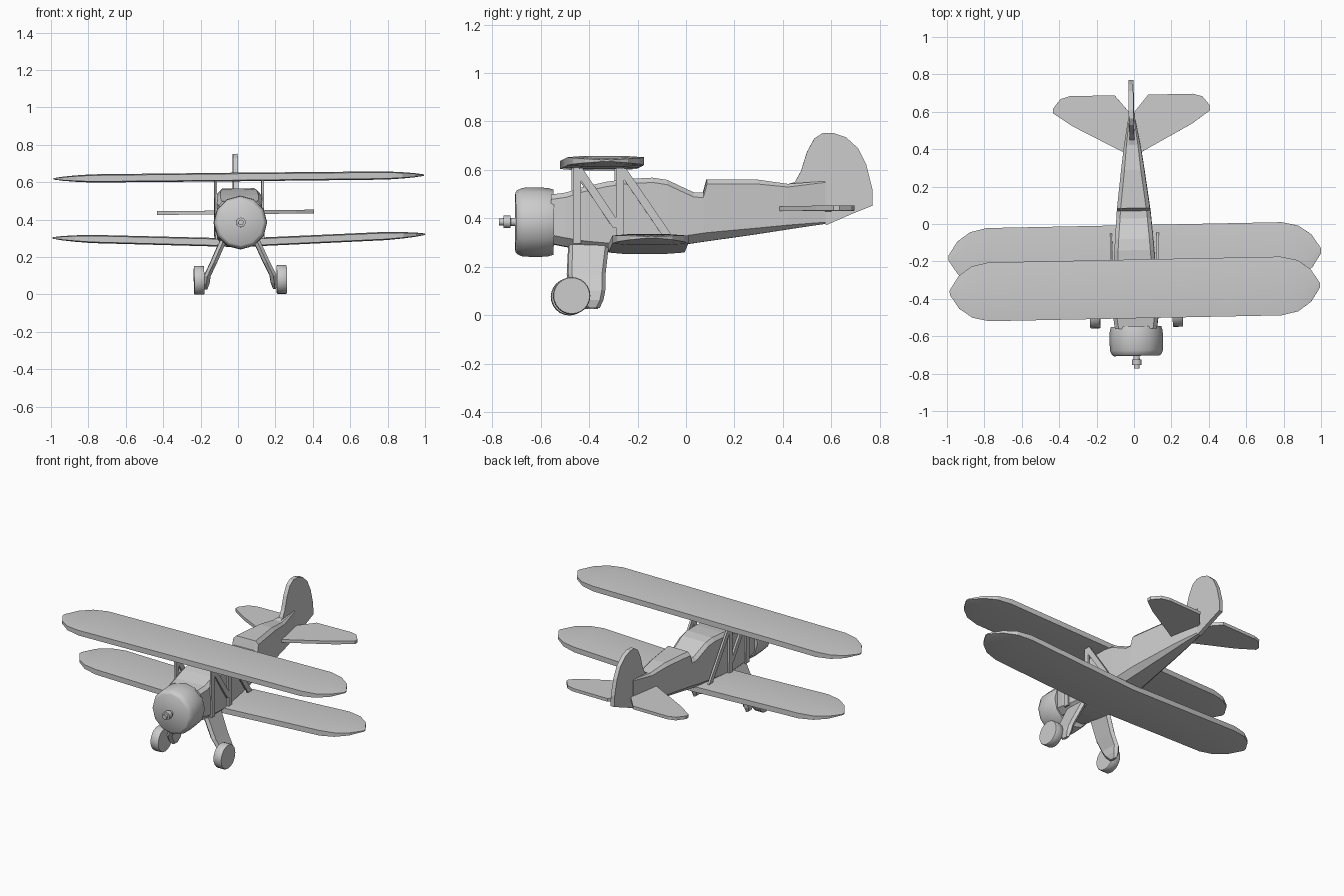
import bpy, bmesh, math
from mathutils import Matrix, Vector

if "Cube" in bpy.data.objects:
    bpy.data.objects.remove(bpy.data.objects["Cube"])

# The whole aircraft sits slightly yawed and rolled
PIVOT = Matrix.Translation((0, 0, 0.4))
POSE = PIVOT @ Matrix.Rotation(0.02, 4, 'Z') @ Matrix.Rotation(-0.01, 4, 'Y') @ PIVOT.inverted()


def loft(name, rings, smooth=None):
    """Skin a row of equal-length point rings and cap both ends."""
    bm = bmesh.new()
    rows = [[bm.verts.new(POSE @ Vector(p)) for p in r] for r in rings]
    n = len(rows[0])
    for a, b in zip(rows, rows[1:]):
        for i in range(n):
            j = (i + 1) % n
            bm.faces.new((a[i], a[j], b[j], b[i]))
    bm.faces.new(rows[0])
    bm.faces.new(rows[-1])
    bmesh.ops.recalc_face_normals(bm, faces=bm.faces)
    mesh = bpy.data.meshes.new(name)
    bm.to_mesh(mesh)
    bm.free()
    ob = bpy.data.objects.new(name, mesh)
    bpy.context.collection.objects.link(ob)
    if smooth:
        bpy.ops.object.select_all(action='DESELECT')
        ob.select_set(True)
        bpy.context.view_layer.objects.active = ob
        bpy.ops.object.shade_smooth_by_angle(angle=math.radians(smooth))
    return ob


def side_plate(name, outline, x, half):
    """Extrude a (y, z) outline across x."""
    return loft(name, [[(x + d, y, z) for y, z in outline] for d in (-half, half)])


def lathe_y(name, profile, z, n):
    """Revolve (y, radius) pairs about a lengthwise axis."""
    ang = [2 * math.pi * i / n for i in range(n)]
    return loft(name, [[(r * math.sin(a), y, z + r * math.cos(a)) for a in ang]
                       for y, r in profile], 40)


def wing(name, yc, z0, dihedral, span):
    """Flat-edged wing with rounded, thinning tips."""
    half = [(0, .157, .023), (.79, .157, .022), (.88, .137, .017),
            (.95, .088, .011), (.985, .035, .006), (1, .012, .004)]
    stations = [(-x, c, t) for x, c, t in half[:0:-1]] + half
    rings = []
    for x, c, t in stations:
        z = z0 + dihedral * abs(x)
        rings.append([(x * span, yc + u * c, z + v * t) for u, v in
                      ((-1, -.75), (-1, .75), (-.6, 1), (.5, 1),
                       (1, .75), (1, -.75), (.5, -1), (-.6, -1))])
    return loft(name, rings, 20)


# Fuselage: y, half width, bottom, top
stations = [
    (-.56, .112, .295, .497), (-.50, .12, .283, .505), (-.42, .122, .27, .53),
    (-.33, .118, .262, .55), (-.24, .112, .267, .562), (-.14, .106, .277, .567),
    (-.08, .102, .284, .558), (-.02, .097, .290, .53), (.03, .093, .297, .507),
    (.07, .09, .303, .505), (.085, .088, .305, .56), (.29, .062, .334, .56),
    (.42, .044, .354, .542), (.50, .03, .366, .548), (.575, .016, .377, .553)]
rings = []
for y, w, b, t in stations:
    c, d = min(.02, w * .3), min(.035, w * .4)
    rings.append([(-w + c, y, t), (w - c, y, t), (w, y, t - c), (w, y, b + d),
                  (w - d, y, b), (-w + d, y, b), (-w, y, b + d), (-w, y, t - c)])
loft("fuselage", rings)

# Engine cowl and propeller shaft
lathe_y("engine_cowl", [(-.705, .122), (-.698, .132), (-.675, .142), (-.61, .144),
                        (-.57, .141), (-.548, .135)], .384, 12)
lathe_y("propeller_shaft", [(-.772, .015), (-.755, .015), (-.754, .026), (-.725, .026),
                            (-.724, .017), (-.70, .017)], .385, 10)

# Wings
wing("upper_wing", -.347, .628, 0, .99)
wing("lower_wing", -.163, .276, .036, .997)

# Tail fin
side_plate("tail_fin", [(.42, .50), (.42, .541), (.45, .55), (.475, .595), (.50, .675),
                        (.53, .73), (.565, .752), (.61, .752), (.66, .735), (.71, .69),
                        (.745, .62), (.77, .52), (.77, .452), (.69, .42), (.58, .372)],
           0, .013)

tail_outline = [(.015, .60), (.09, .69), (.33, .69), (.38, .675), (.42, .625),
                (.42, .60), (.32, .53), (.05, .385), (0, .37)]
strut_lines = [((-.453, .295), (-.453, .615)), ((-.275, .30), (-.275, .615)),
               ((-.45, .605), (-.285, .36)), ((-.27, .605), (-.068, .31))]
# Leg stations: z, front y, rear y, centre x, half thickness
leg = [(.29, -.485, -.32, .088, .018), (.17, -.49, -.335, .142, .018),
       (.10, -.475, -.337, .176, .018), (.06, -.45, -.345, .182, .018),
       (.028, -.417, -.36, .184, .008)]

for s, side in ((-1, "left"), (1, "right")):
    # Tailplane
    loft(side + "_tailplane", [[(s * x, y, z) for x, y in tail_outline]
                               for z in (.429, .449)])
    # Struts between body and upper wing
    for k, ((y0, z0), (y1, z1)) in enumerate(strut_lines):
        w = .017 if y0 == y1 else .02
        side_plate(f"{side}_strut_{k + 1}",
                   [(y0 - w, z0), (y0 + w, z0), (y1 + w, z1), (y1 - w, z1)],
                   s * .125, .006)
    # Landing leg
    loft(side + "_landing_leg",
         [[(s * (x - t), a + .015, z), (s * x, a, z), (s * (x + t), a + .015, z),
           (s * (x + t), b - .015, z), (s * x, b, z), (s * (x - t), b - .015, z)]
          for z, a, b, x, t in leg])
    # Wheel
    loft(side + "_wheel",
         [[(s * (.221 + dx), -.477 + r * math.cos(a), .078 + r * math.sin(a))
           for a in [2 * math.pi * i / 24 for i in range(24)]]
          for dx, r in ((-.027, .074), (-.022, .077), (.022, .077), (.027, .074))], 50)
